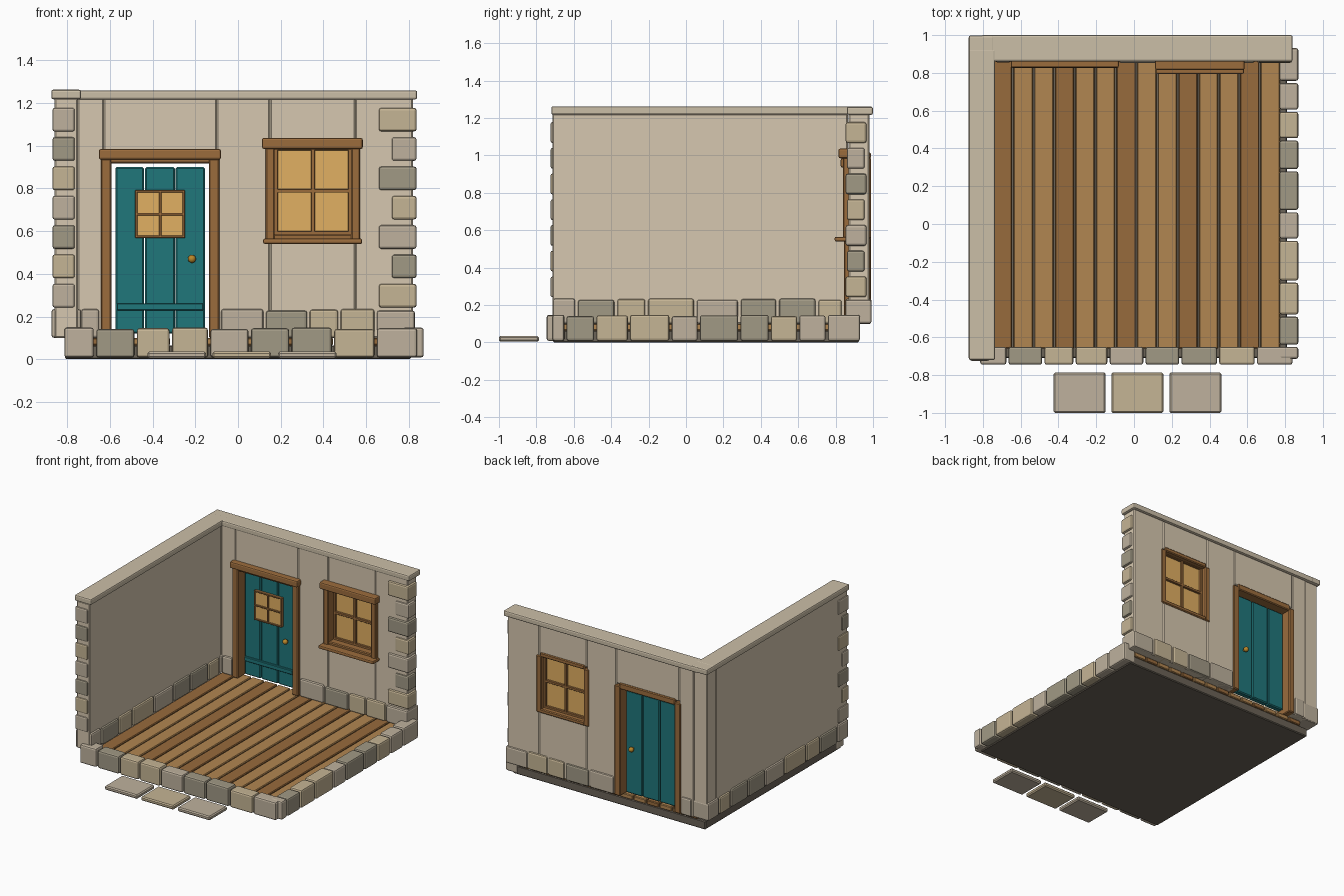
import bpy, bmesh, math
from mathutils import Vector

if "Cube" in bpy.data.objects:
    bpy.data.objects.remove(bpy.data.objects["Cube"])


def mat(name, hexcol):
    m = bpy.data.materials.new(name)
    rgb = [(int(hexcol[i:i + 2], 16) / 255) ** 2.2 for i in (0, 2, 4)]
    m.diffuse_color = (*rgb, 1)
    m.use_nodes = True
    m.node_tree.nodes["Principled BSDF"].inputs["Base Color"].default_value = m.diffuse_color
    return m


PLASTER = mat("plaster", "D5C6AE")
CAP = mat("cap_stone", "CABDA6")
STONES = [mat("stone_a", "BDB09C"), mat("stone_b", "C4B393"), mat("stone_c", "A09884")]
WOOD_L, WOOD_D = mat("plank_light", "B08552"), mat("plank_dark", "966A3E")
TRIM = mat("trim_wood", "9A6C3F")
TEAL = mat("door_teal", "25767A")
GLASS = mat("amber_glass", "E0AE62")
BASE = mat("base_dark", "6B6358")
BRASS = mat("brass", "B8862E")


def box(name, x, y, z, m, bevel=0.006, seg=1):
    """Bevelled box from (min, max) ranges."""
    bm = bmesh.new()
    bmesh.ops.create_cube(bm, size=1)
    for v in bm.verts:
        v.co = Vector([(a + b) / 2 + c * (b - a) for (a, b), c in zip((x, y, z), v.co)])
    if bevel:
        bmesh.ops.bevel(bm, geom=bm.edges[:], offset=bevel, segments=seg,
                        affect='EDGES', profile=0.5)
    me = bpy.data.meshes.new(name)
    bm.to_mesh(me)
    bm.free()
    me.materials.append(m)
    ob = bpy.data.objects.new(name, me)
    bpy.context.collection.objects.link(ob)
    return ob


def stone_row(name, cuts, axis, across, z, gap=0.012):
    """Row of stones between successive cuts along an axis, slightly uneven."""
    for i, (a, b) in enumerate(zip(cuts, cuts[1:])):
        run = (a + gap / 2, b - gap / 2)
        top = z[1] - (0.0, 0.007, 0.003)[i % 3]
        xy = (run, across) if axis == 'x' else (across, run)
        box(f"{name}_{i}", *xy, (z[0], top), STONES[(i * 2 + i // 3) % 3], 0.012, 2)


# base slab and plank floor
box("base_slab", (-0.81, 0.81), (-0.71, 0.925), (0, 0.065), BASE)
for i in range(14):
    x0 = -0.75 + i * 0.109
    box(f"floor_plank_{i}", (x0 + 0.004, x0 + 0.105), (-0.66, 0.93), (0.065, 0.1),
        WOOD_D if i % 3 == 0 else WOOD_L, 0.005)

# curb stones along the open front and right edges
stone_row("front_curb", [-0.82, -0.67, -0.48, -0.315, -0.135, 0.055, 0.245, 0.445, 0.645, 0.845],
          'x', (-0.745, -0.65), (0.008, 0.148))
stone_row("right_curb", [-0.72, -0.645, -0.485, -0.305, -0.083, 0.068, 0.285, 0.448, 0.6, 0.752, 0.937],
          'y', (0.77, 0.87), (0.008, 0.148))

# stepping slabs
for i, x0 in enumerate((-0.425, -0.12, 0.187)):
    box(f"step_slab_{i}", (x0, x0 + 0.275), (-1.0, -0.787), (0.004, 0.035), STONES[i % 2], 0.008)

# plastered walls, the back one pieced around its openings
WY, TOP = (0.87, 0.98), 1.222
box("left_wall", (-0.86, -0.75), (-0.715, 0.865), (0.1, TOP), PLASTER)
box("corner_post", (-0.86, -0.75), (0.868, 0.975), (0.1, TOP), PLASTER)
for n, x, z in (("by_corner", (-0.75, -0.63), (0.1, TOP)),
                ("over_door", (-0.63, -0.1), (0.95, TOP)),
                ("between", (-0.1, 0.15), (0.1, TOP)),
                ("over_window", (0.15, 0.55), (1.0, TOP)),
                ("under_window", (0.15, 0.55), (0.1, 0.56)),
                ("right_end", (0.55, 0.82), (0.1, TOP))):
    box(f"back_wall_{n}", x, WY, z, PLASTER)

# wall caps
box("left_cap", (-0.875, -0.735), (-0.72, 0.925), (1.218, 1.263), CAP, 0.01, 2)
box("back_cap", (-0.81, 0.84), (0.86, 1.0), (1.217, 1.26), CAP, 0.01, 2)
box("corner_cap", (-0.875, -0.74), (0.9, 0.998), (1.219, 1.262), CAP, 0.01, 2)

# plinth stones through the wall feet
stone_row("left_plinth", [-0.72, -0.585, -0.375, -0.21, 0.05, 0.285, 0.49, 0.7, 0.84, 0.985],
          'y', (-0.874, -0.735), (0.1, 0.235), 0.016)
stone_row("back_plinth", [-0.085, 0.125, 0.33, 0.475, 0.645, 0.835], 'x', (0.852, 0.992), (0.1, 0.235))
stone_row("corner_plinth", [-0.74, -0.645], 'x', (0.855, 0.99), (0.1, 0.235))

# quoins at the free wall ends
for i in range(7):
    z = (0.242 + i * 0.1375, 0.353 + i * 0.1375)
    long = i % 2 == 0
    box(f"back_quoin_{i}", (0.66 if long else 0.72, 0.837),
        (0.853, 0.965) if long else (0.86, 0.955), z, STONES[(i + 1) % 3], 0.012, 2)
    box(f"left_quoin_{i}", (-0.869, -0.765), (-0.724, -0.6 if long else -0.645), z,
        STONES[i % 3], 0.01, 2)

# door frame
for n, x in (("left", (-0.643, -0.593)), ("right", (-0.137, -0.087))):
    box(f"door_post_{n}", x, (0.845, 0.99), (0.1, 0.94), TRIM)
box("door_head", (-0.6, -0.13), (0.85, 0.99), (0.917, 0.963), TRIM)
box("door_lintel", (-0.652, -0.08), (0.827, 0.88), (0.935, 0.985), TRIM, 0.01, 2)

# door leaf: boards, ledge, small pane, knobs
for i, (a, b) in enumerate(((-0.575, -0.44), (-0.436, -0.296), (-0.292, -0.155))):
    box(f"door_board_{i}", (a, b), (0.9, 0.945), (0.12, 0.9), TEAL, 0.007)
box("door_ledge", (-0.568, -0.162), (0.885, 0.905), (0.228, 0.262), TEAL, 0.004)
box("door_pane", (-0.474, -0.256), (0.886, 0.902), (0.576, 0.784), GLASS, 0)


def pane_frame(name, x, z, y, t, bar):
    """Rectangular frame with a centred cross of glazing bars."""
    cx, cz = sum(x) / 2, sum(z) / 2
    box(name + "_left", (x[0], x[0] + t), y, z, TRIM, 0.002)
    box(name + "_right", (x[1] - t, x[1]), y, z, TRIM, 0.002)
    box(name + "_bottom", x, y, (z[0], z[0] + t), TRIM, 0.002)
    box(name + "_top", x, y, (z[1] - t, z[1]), TRIM, 0.002)
    box(name + "_upright_bar", (cx - bar, cx + bar), y, z, TRIM, 0.002)
    box(name + "_cross_bar", x, y, (cz - bar, cz + bar), TRIM, 0.002)


pane_frame("door_pane_frame", (-0.482, -0.248), (0.568, 0.792), (0.878, 0.903), 0.011, 0.006)
for n, y in (("front", 0.877), ("back", 0.968)):
    bpy.ops.mesh.primitive_uv_sphere_add(segments=16, ring_count=8, radius=0.019,
                                         location=(-0.216, y, 0.47))
    knob = bpy.context.object
    knob.name = f"door_knob_{n}"
    knob.data.materials.append(BRASS)
    bpy.ops.object.shade_smooth_by_angle(angle=math.radians(40))
    box(f"knob_stem_{n}", (-0.223, -0.209), (min(y, 0.922), max(y, 0.922)), (0.463, 0.477), BRASS, 0)

# window: casing, lintel, sill, glazing
for n, x in (("left", (0.13, 0.172)), ("right", (0.53, 0.572))):
    box(f"window_post_{n}", x, (0.84, 0.988), (0.555, 0.99), TRIM)
box("window_head", (0.165, 0.54), (0.85, 0.988), (0.982, 1.015), TRIM)
box("window_foot", (0.165, 0.54), (0.85, 0.988), (0.555, 0.585), TRIM)
box("window_lintel", (0.112, 0.585), (0.815, 0.88), (0.985, 1.037), TRIM, 0.01, 2)
box("window_sill", (0.118, 0.582), (0.795, 0.88), (0.54, 0.565), TRIM, 0.008, 2)
box("window_pane", (0.175, 0.53), (0.92, 0.935), (0.58, 0.985), GLASS, 0)
pane_frame("window_sash", (0.17, 0.532), (0.583, 0.995), (0.903, 0.952), 0.017, 0.009)
